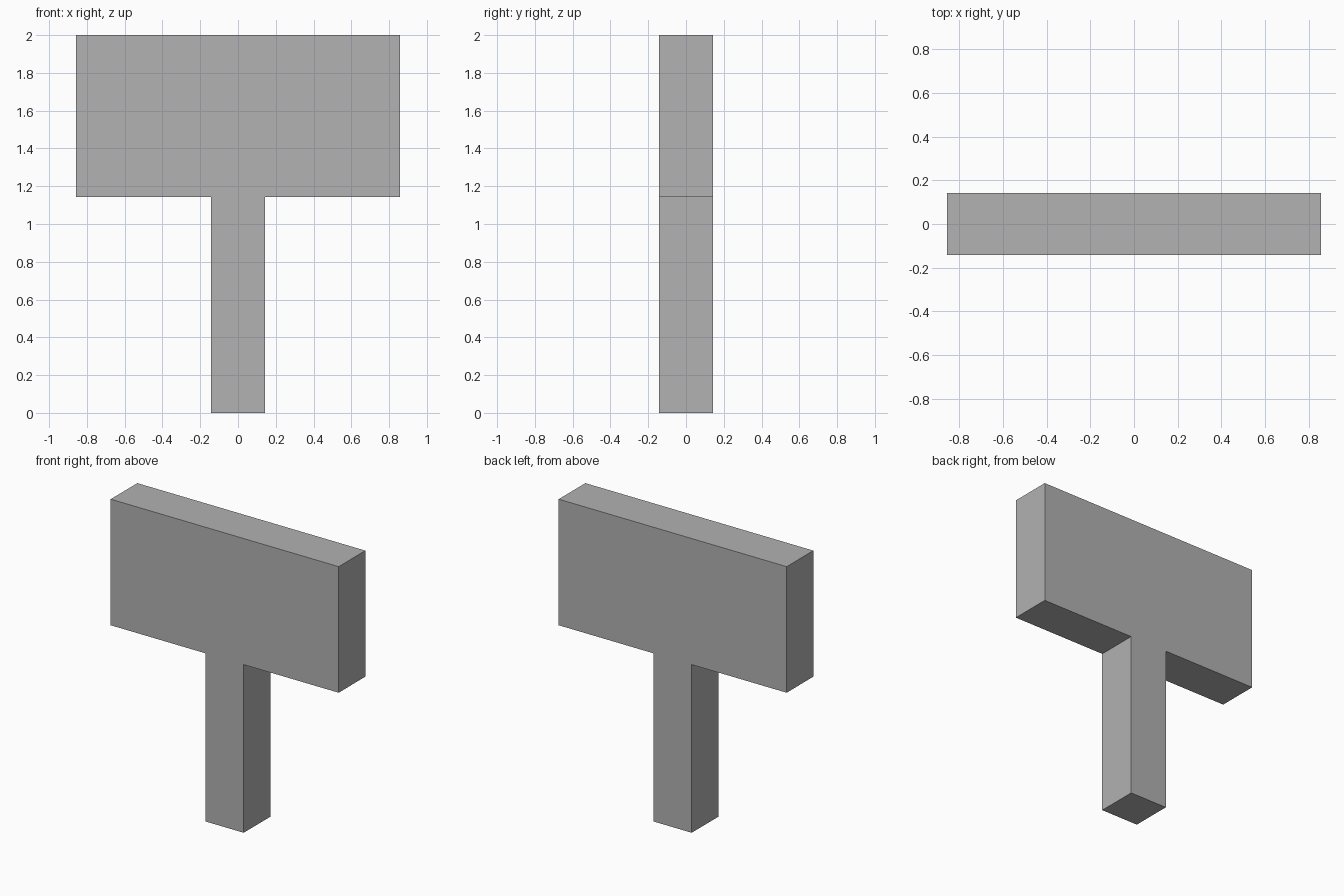
import bpy
import bmesh

if "Cube" in bpy.data.objects:
    bpy.data.objects.remove(bpy.data.objects["Cube"])

HALF_DEPTH = 1 / 7      # half thickness, also half the post width
HALF_WIDTH = 6 / 7      # half the board width
BOARD_BASE = 8 / 7      # height where the board starts
TOP = 2.0

# Plain grey material
grey = bpy.data.materials.new("plain_grey")
grey.diffuse_color = (0.445, 0.445, 0.445, 1)
grey.use_nodes = True
grey.node_tree.nodes["Principled BSDF"].inputs["Base Color"].default_value = grey.diffuse_color

# T-shaped outline: right half, then mirrored left half
right = [(HALF_DEPTH, 0), (HALF_DEPTH, BOARD_BASE),
         (HALF_WIDTH, BOARD_BASE), (HALF_WIDTH, TOP)]
outline = right + [(-x, z) for x, z in reversed(right)]

# Board and post as one extruded solid
bm = bmesh.new()
face = bm.faces.new([bm.verts.new((x, -HALF_DEPTH, z)) for x, z in outline])
extruded = bmesh.ops.extrude_face_region(bm, geom=[face], use_keep_orig=True)
moved = [v for v in extruded["geom"] if isinstance(v, bmesh.types.BMVert)]
bmesh.ops.translate(bm, verts=moved, vec=(0, 2 * HALF_DEPTH, 0))
bmesh.ops.recalc_face_normals(bm, faces=bm.faces)

mesh = bpy.data.meshes.new("sign_board_and_post")
bm.to_mesh(mesh)
bm.free()
mesh.materials.append(grey)
sign = bpy.data.objects.new("sign_board_and_post", mesh)
bpy.context.collection.objects.link(sign)
